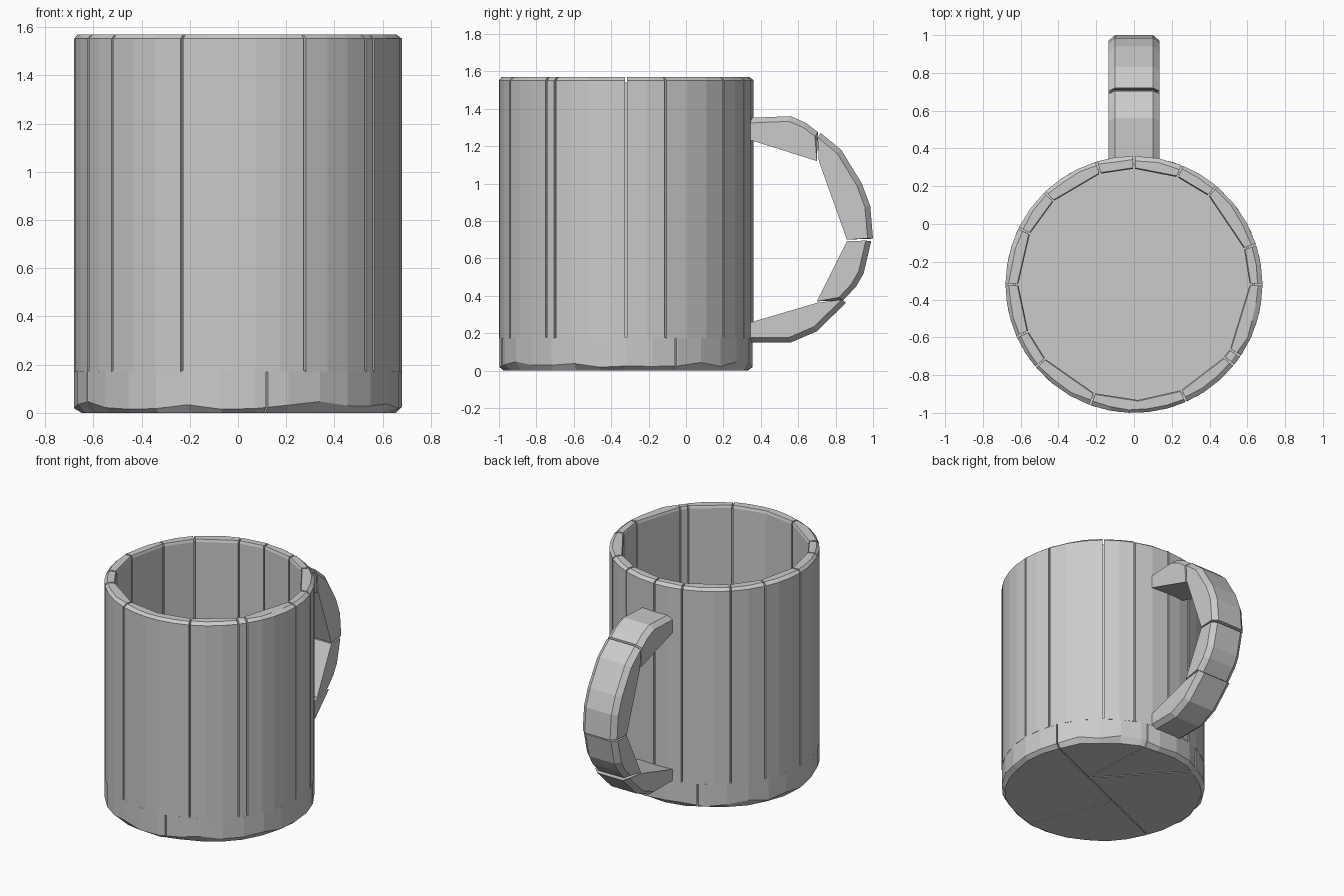
import bpy
import bmesh
import random
from math import cos, sin, radians
from mathutils import Vector

random.seed(4)
if "Cube" in bpy.data.objects:
    bpy.data.objects.remove(bpy.data.objects["Cube"])

CENTRE_Y = -0.32
RADIUS, INNER = 0.68, 0.612
HEIGHT, FLOOR = 1.57, 0.18

grey = bpy.data.materials.new("plain grey")
grey.use_nodes = True
grey.diffuse_color = (0.6, 0.6, 0.6, 1)
grey.node_tree.nodes["Principled BSDF"].inputs["Base Color"].default_value = (0.6, 0.6, 0.6, 1)


def finish(bm, name, y=0.0):
    bmesh.ops.recalc_face_normals(bm, faces=bm.faces)
    mesh = bpy.data.meshes.new(name)
    bm.to_mesh(mesh)
    bm.free()
    mesh.materials.append(grey)
    obj = bpy.data.objects.new(name, mesh)
    obj.location.y = y
    bpy.context.collection.objects.link(obj)
    return obj


def loft(rings, caps=True):
    """Skin a row of closed rings that share a point count."""
    bm = bmesh.new()
    rows = [[bm.verts.new(p) for p in ring] for ring in rings]
    pairs = list(zip(rows, rows[1:]))
    if not caps:
        pairs.append((rows[-1], rows[0]))
    for a, b in pairs:
        for i in range(len(a)):
            j = (i + 1) % len(a)
            bm.faces.new((a[i], a[j], b[j], b[i]))
    if caps:
        bm.faces.new(rows[0])
        bm.faces.new(rows[-1])
    return bm


def polar(r, deg, z):
    return Vector((r * cos(radians(deg)), r * sin(radians(deg)), z))


def circle(r, z, count=30):
    return [polar(r, i * 360 / count, z) for i in range(count)]


# Wall staves with curved outsides, flat insides and a worn top edge
def stave(start, end, name):
    a, b = start + 0.45, end - 0.45
    steps = max(1, round((b - a) / 9))
    inner_steps = 2 if b - a > 35 else 1
    outer = [a + (b - a) * i / steps for i in range(steps + 1)]
    inner = [b + (a - b) * i / inner_steps for i in range(inner_steps + 1)]

    def ring(z, cut, wear):
        pts = [polar(RADIUS - cut - random.uniform(0, wear), t, z) for t in outer]
        return pts + [polar(INNER + cut * 0.4, t, z) for t in inner]

    low, mid = ring(FLOOR - 0.01, 0, 0), ring(HEIGHT - 0.018, 0, 0)
    finish(loft([low, mid, ring(HEIGHT, 0.015, 0.012)]), name, CENTRE_Y)


seams = [0, 18, 50, 68, 90, 107, 134, 154, 180, 204, 220, 250, 294, 321, 326, 360]
for i, (start, end) in enumerate(zip(seams, seams[1:])):
    stave(start, end, f"wall_stave_{i + 1}")

# Thin lining that closes the bottoms of the wall grooves
liner = [circle(0.626, FLOOR, 60), circle(0.64, FLOOR, 60),
         circle(0.64, HEIGHT - 0.03, 60), circle(0.626, HEIGHT - 0.03, 60)]
finish(loft(liner, caps=False), "wall_lining", CENTRE_Y)

# Inner floor
finish(loft([circle(0.635, 0.02), circle(0.635, FLOOR)]), "inner_floor", CENTRE_Y)


# Base planks: a chipped disc sliced along straight seams
def base_disc():
    rng = random.Random(9)
    bottom = [polar(0.645 + rng.uniform(0, 0.02), i * 12, 0) for i in range(30)]
    edge = [polar(RADIUS, i * 12, rng.uniform(0.015, 0.05)) for i in range(30)]
    return loft([bottom, edge, circle(RADIUS, FLOOR - 0.004)])


def base_plank(cuts, name):
    bm = base_disc()
    for angle, offset in cuts:
        n = polar(1, angle, 0)
        result = bmesh.ops.bisect_plane(
            bm, geom=bm.verts[:] + bm.edges[:] + bm.faces[:],
            plane_co=n * (offset - 0.004), plane_no=n, clear_outer=True)
        rim = [g for g in result["geom_cut"] if isinstance(g, bmesh.types.BMEdge)]
        bmesh.ops.edgenet_fill(bm, edges=rim)
    finish(bm, name, CENTRE_Y)


seam = 113
planks = [
    [(seam, 0), (seam + 90, 0.15)],
    [(seam, 0), (seam - 90, -0.15)],
    [(seam + 180, 0), (seam + 70, -0.2)],
    [(seam + 180, 0), (seam - 110, 0.2), (seam - 70, 0.2)],
    [(seam + 180, 0), (seam - 110, 0.2), (seam + 110, -0.2)],
]
for i, cuts in enumerate(planks):
    base_plank(cuts, f"base_plank_{i + 1}")


# Handle pieces: side profile (y, z), outer points chamfered at both sides
def handle_piece(outer, inner, name):
    hub = Vector((0.35, 0.75))
    half = 0.135

    def ring(x, shrink):
        pts = [hub + (Vector(p) - hub) * shrink for p in outer] + [Vector(p) for p in inner]
        return [(x, p.x, p.y) for p in pts]

    finish(loft([ring(-half, 0.955), ring(-half + 0.035, 1),
                 ring(half - 0.035, 1), ring(half, 0.955)]), name)


handle_piece([(0.32, 1.35), (0.56, 1.36), (0.64, 1.325), (0.705, 1.275)],
             [(0.7, 1.12), (0.32, 1.24)], "handle_top")
handle_piece([(0.72, 1.27), (0.83, 1.18), (0.94, 1.0), (0.985, 0.88), (1.0, 0.705)],
             [(0.86, 0.7), (0.71, 1.12)], "handle_upper_bend")
handle_piece([(0.99, 0.692), (0.95, 0.52), (0.91, 0.45), (0.84, 0.375)],
             [(0.7, 0.37), (0.86, 0.692)], "handle_lower_bend")
handle_piece([(0.855, 0.362), (0.7, 0.21), (0.56, 0.15), (0.32, 0.15)],
             [(0.32, 0.25), (0.7, 0.362)], "handle_bottom")
